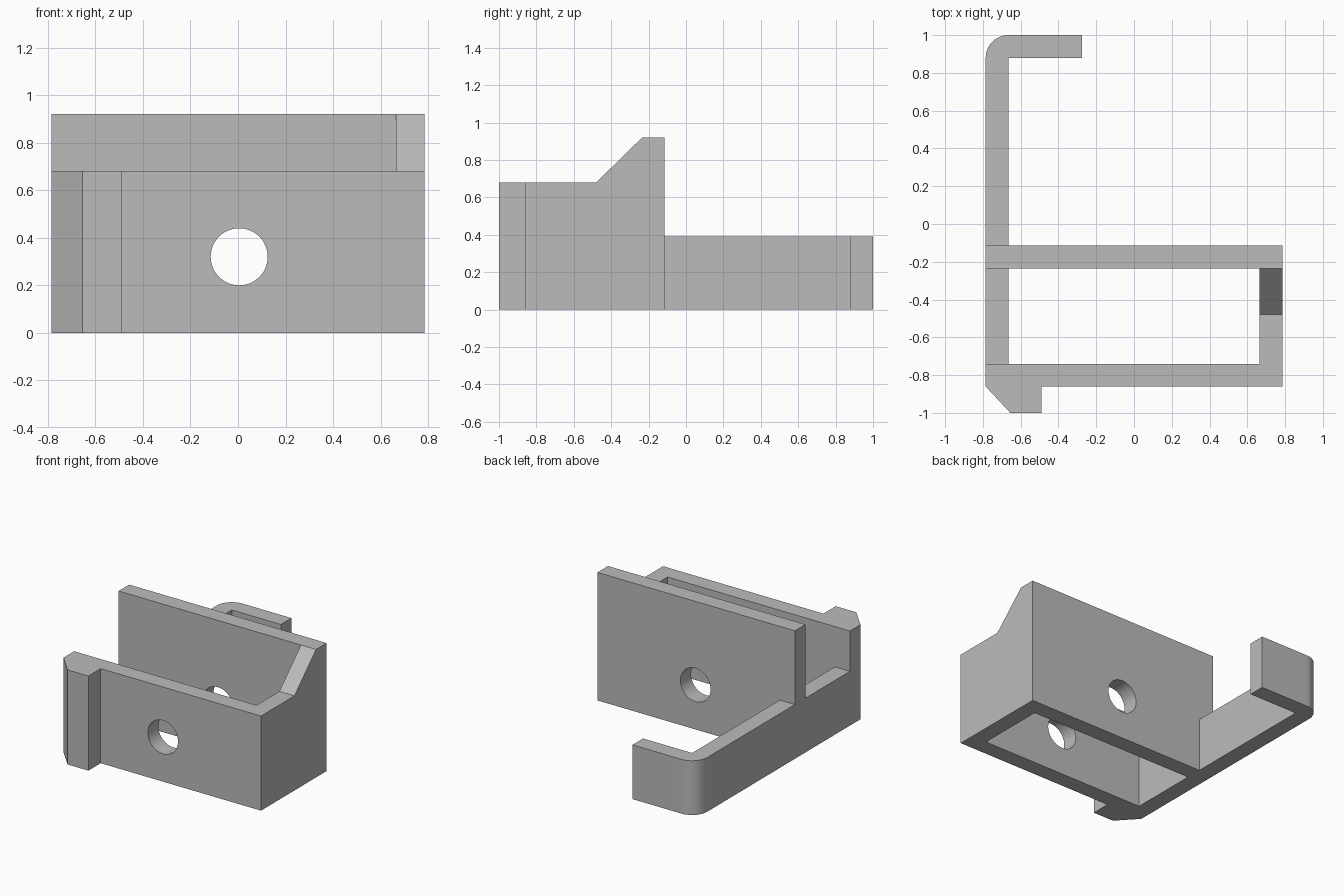
import bpy, bmesh, math
from mathutils import Vector

cube = bpy.data.objects.get("Cube")
if cube:
    bpy.data.objects.remove(cube, do_unlink=True)

grey = bpy.data.materials.new("plain grey")
grey.use_nodes = True
COLOUR = (0.5, 0.5, 0.5, 1)
grey.diffuse_color = COLOUR
grey.node_tree.nodes["Principled BSDF"].inputs["Base Color"].default_value = COLOUR

SIDE, BACK, WALL = 0.785, 1.0, 0.12
LOW, MID, TALL = 0.39, 0.68, 0.92
FRONT, REAR = -0.86, -0.115


def extrude(name, points, direction):
    """Solid made by sweeping a closed outline along a direction."""
    bm = bmesh.new()
    face = bm.faces.new([bm.verts.new(p) for p in points])
    swept = bmesh.ops.extrude_face_region(bm, geom=[face])["geom"]
    verts = [v for v in swept if isinstance(v, bmesh.types.BMVert)]
    bmesh.ops.translate(bm, verts=verts, vec=Vector(direction))
    bmesh.ops.recalc_face_normals(bm, faces=bm.faces)
    mesh = bpy.data.meshes.new(name)
    bm.to_mesh(mesh)
    bm.free()
    mesh.materials.append(grey)
    obj = bpy.data.objects.new(name, mesh)
    bpy.context.collection.objects.link(obj)
    return obj


def upright(name, outline, height):
    return extrude(name, [(x, y, 0) for x, y in outline], (0, 0, height))


def combine(target, other, operation):
    mod = target.modifiers.new(other.name, 'BOOLEAN')
    mod.operation, mod.solver, mod.object = operation, 'EXACT', other
    bpy.context.view_layer.objects.active = target
    bpy.ops.object.modifier_apply(modifier=mod.name)
    bpy.data.objects.remove(other, do_unlink=True)


# Front plate with the chamfered lip on its right end
bracket = upright("bracket", [
    (-SIDE, FRONT), (-0.655, -BACK), (-0.49, -BACK), (-0.49, FRONT),
    (SIDE, FRONT), (SIDE, FRONT + WALL), (-SIDE, FRONT + WALL)], MID)

# Tall rear plate
rear_plate = upright("rear_plate", [
    (-SIDE, REAR - WALL), (SIDE, REAR - WALL), (SIDE, REAR), (-SIDE, REAR)], TALL)

# Left end wall, sloping up to the rear plate
profile = [(FRONT, 0), (REAR, 0), (REAR, TALL), (REAR - WALL, TALL),
           (-0.48, MID), (FRONT, MID)]
end_wall = extrude("end_wall", [(SIDE - WALL, y, z) for y, z in profile], (WALL, 0, 0))

# Low right arm ending in a hook with a rounded outer corner
corner = [(-SIDE + WALL * (1 - math.sin(a)), BACK - WALL * (1 - math.cos(a)))
          for a in (math.radians(90 * i / 16) for i in range(17))]
hook_arm = upright("hook_arm", [
    (-SIDE + WALL, FRONT), (-SIDE + WALL, BACK - WALL), (-0.275, BACK - WALL),
    (-0.275, BACK)] + corner + [(-SIDE, FRONT)], LOW)

for part in (rear_plate, end_wall, hook_arm):
    combine(bracket, part, 'UNION')

# Round hole through both plates
ring = [(0.005 + WALL * math.cos(a), -BACK - WALL, 0.32 + WALL * math.sin(a))
        for a in (math.tau * i / 48 for i in range(48))]
hole = extrude("hole_cutter", ring, (0, BACK + WALL, 0))
hole.hide_render = True
combine(bracket, hole, 'DIFFERENCE')

# Merge coplanar faces, then smooth only the curved surfaces
bm = bmesh.new()
bm.from_mesh(bracket.data)
bmesh.ops.remove_doubles(bm, verts=bm.verts, dist=0.0001)
bmesh.ops.dissolve_limit(bm, angle_limit=math.radians(0.5), verts=bm.verts, edges=bm.edges)
bm.to_mesh(bracket.data)
bm.free()
bpy.ops.object.select_all(action='DESELECT')
bracket.select_set(True)
bpy.context.view_layer.objects.active = bracket
bpy.ops.object.shade_smooth_by_angle(angle=math.radians(30))
